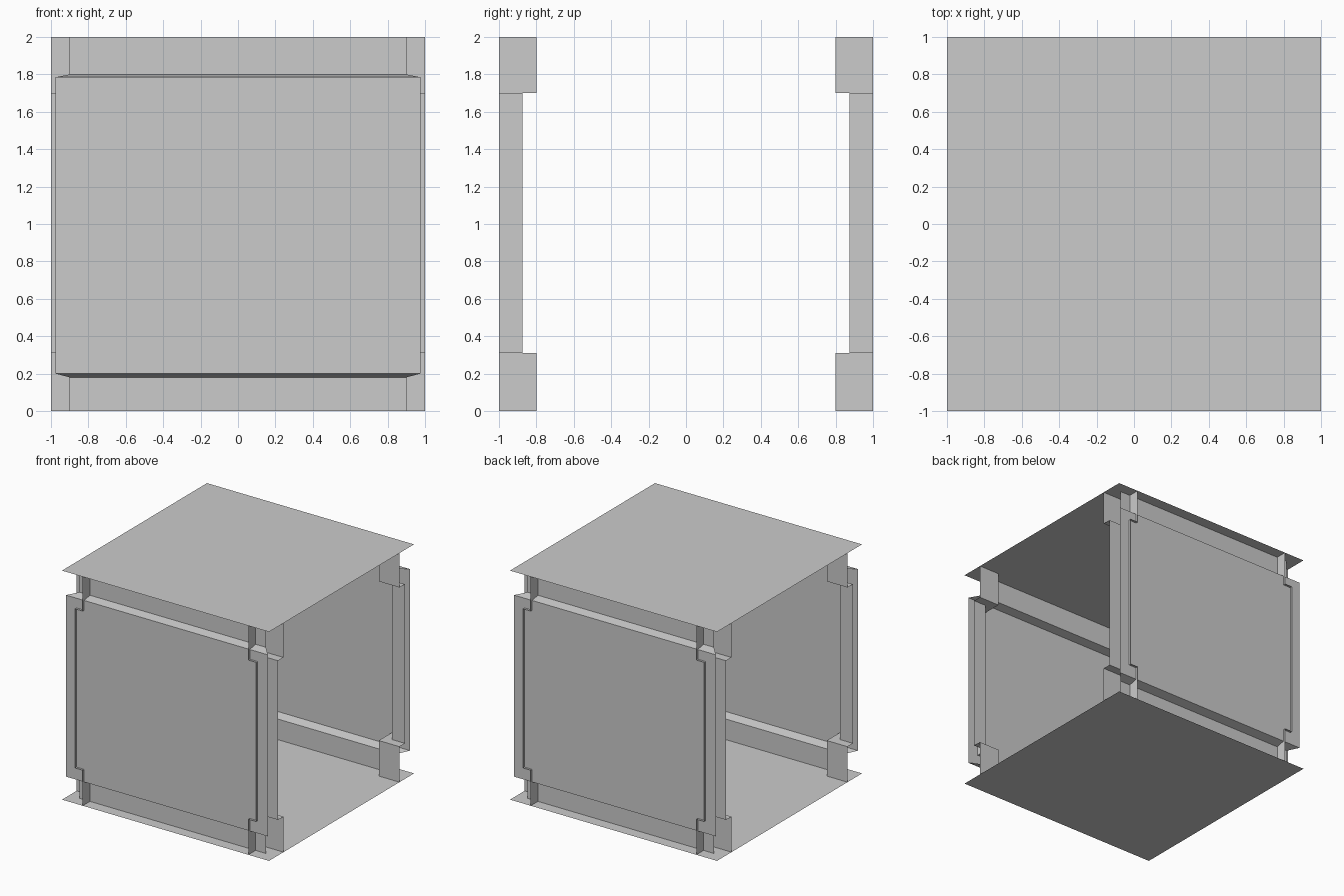
import bpy, bmesh

if "Cube" in bpy.data.objects:
    bpy.data.objects.remove(bpy.data.objects["Cube"])


def sheet_object(name, quads, mirror=(False, False)):
    """Open sheet-metal part made of flat quads, mirrored across x / y."""
    bm = bmesh.new()
    for quad in quads:
        bm.faces.new([bm.verts.new(p) for p in quad])
    bmesh.ops.remove_doubles(bm, verts=bm.verts, dist=1e-4)
    mesh = bpy.data.meshes.new(name)
    bm.to_mesh(mesh)
    bm.free()
    ob = bpy.data.objects.new(name, mesh)
    bpy.context.collection.objects.link(ob)
    if any(mirror):
        mod = ob.modifiers.new("mirror", 'MIRROR')
        mod.use_axis = (mirror[0], mirror[1], False)
        mod.use_mirror_merge = False
    return ob


def angle_walls(inner, z0, z1):
    """Two walls meeting at the inner edge of a corner, open to the outside."""
    a = inner
    return [
        [(a, -1, z0), (a, -1, z1), (a, -a, z1), (a, -a, z0)],
        [(a, -a, z0), (a, -a, z1), (1, -a, z1), (1, -a, z0)],
    ]


def angle_ledge(wide, narrow, z):
    """Flat L-shaped step between a wide fitting and the narrow post."""
    w, n = wide, narrow
    return [
        [(w, -1, z), (n, -1, z), (n, -n, z), (w, -w, z)],
        [(w, -w, z), (n, -n, z), (1, -n, z), (1, -w, z)],
    ]


# Floor and roof sheets
for name, z in (("floor_sheet", 0), ("roof_sheet", 2)):
    sheet_object(name, [[(-1, -1, z), (1, -1, z), (1, 1, z), (-1, 1, z)]])

# Corner posts with wider fittings at each end
LOW, HIGH = 0.31, 1.70
sheet_object("corner_posts", angle_walls(0.875, LOW, HIGH), (True, True))
for name, z0, z1, step in (("lower_corner_fittings", 0, LOW, LOW),
                           ("upper_corner_fittings", HIGH, 2, HIGH)):
    sheet_object(name, angle_walls(0.8, z0, z1) + angle_ledge(0.8, 0.875, step),
                 (True, True))

# Front and back walls: recessed rails, sloped ledges and raised panel,
# as one strip following a (half width, y, z) profile
profile = [(0.9, -0.9, 0), (0.9, -0.9, 0.18), (0.975, -0.98, 0.2),
           (0.975, -0.98, 1.785), (0.9, -0.9, 1.8), (0.9, -0.9, 2)]
strip = [[(-w0, y0, z0), (w0, y0, z0), (w1, y1, z1), (-w1, y1, z1)]
         for (w0, y0, z0), (w1, y1, z1) in zip(profile, profile[1:])]
sheet_object("end_walls", strip, (False, True))
